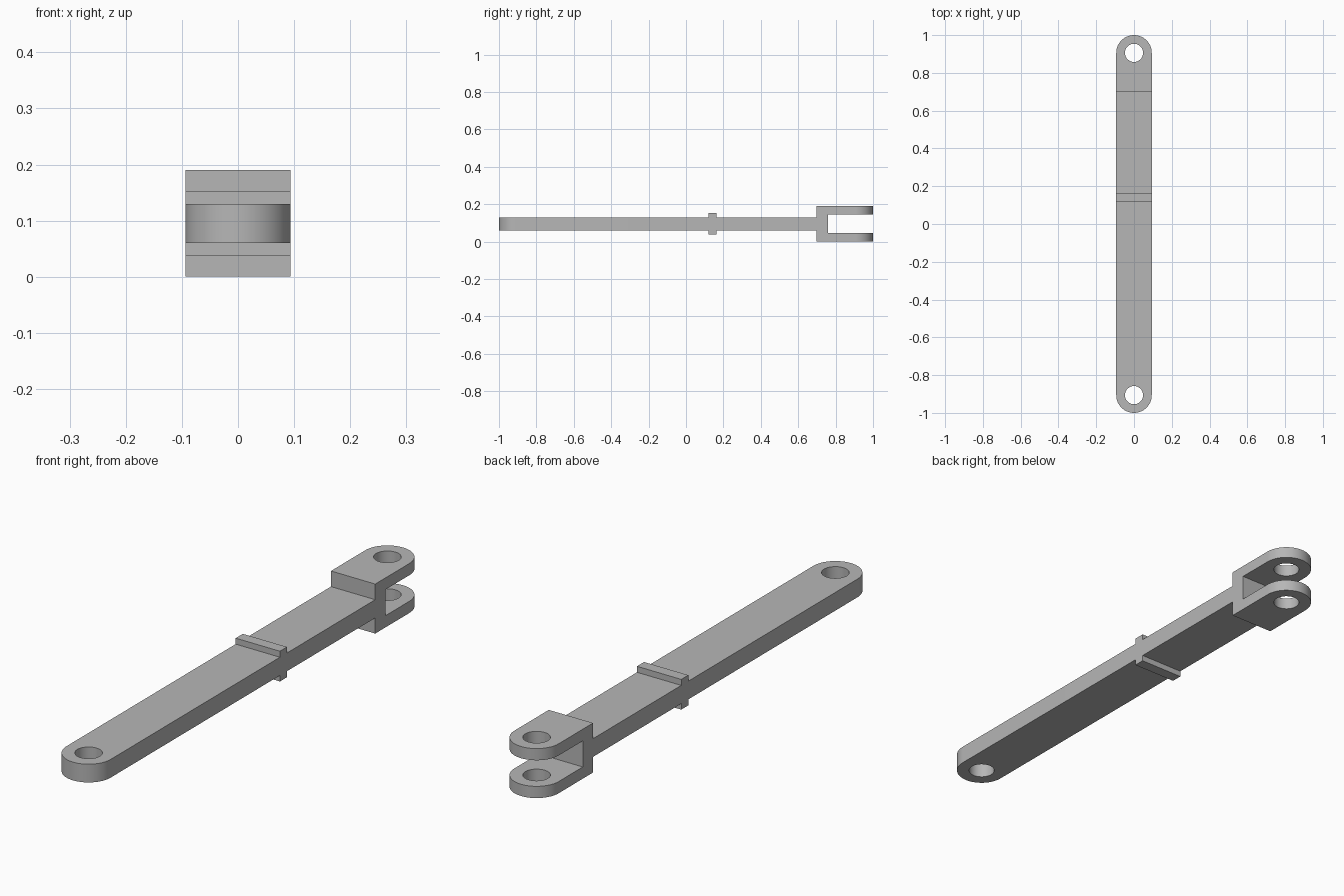
import bpy
import bmesh
import math
from mathutils import Matrix, Vector

HALF_W = 0.094          # half width, also the radius of the rounded ends
MID_Z = 0.095           # height of the symmetry plane
PIN_Y = 1 - HALF_W      # pin hole centres at +/- this
HOLE_R = 0.048
SEGMENTS = 64

old = bpy.data.objects.get("Cube")
if old:
    bpy.data.objects.remove(old, do_unlink=True)

steel = bpy.data.materials.new("grey_metal")
steel.use_nodes = True
GREY = (0.47, 0.47, 0.47, 1)
steel.diffuse_color = GREY
steel.node_tree.nodes["Principled BSDF"].inputs["Base Color"].default_value = GREY


def prism(name, points, direction):
    """Extrude a planar outline along a direction into a closed solid."""
    bm = bmesh.new()
    face = bm.faces.new([bm.verts.new(p) for p in points])
    ext = bmesh.ops.extrude_face_region(bm, geom=[face])
    verts = [g for g in ext["geom"] if isinstance(g, bmesh.types.BMVert)]
    bmesh.ops.translate(bm, verts=verts, vec=Vector(direction))
    bmesh.ops.recalc_face_normals(bm, faces=bm.faces)
    mesh = bpy.data.meshes.new(name)
    bm.to_mesh(mesh)
    bm.free()
    obj = bpy.data.objects.new(name, mesh)
    bpy.context.collection.objects.link(obj)
    mesh.materials.append(steel)
    return obj


def arc(y, radius, start, sweep, steps):
    """Points of a horizontal arc centred on the long axis, below the part."""
    return [(radius * math.cos(start + sweep * i / steps),
             y + radius * math.sin(start + sweep * i / steps), -0.1)
            for i in range(steps + 1)]


# Side profile: upper half as (y, height above middle), mirrored below
upper = [(-1, 0.035), (0.12, 0.035), (0.12, 0.058), (0.163, 0.058),
         (0.163, 0.035), (0.698, 0.035), (0.698, MID_Z), (1, MID_Z),
         (1, 0.05), (0.76, 0.05)]
profile = upper + [(y, -h) for y, h in reversed(upper)]
link = prism("forked_link_arm",
             [(-HALF_W - 0.01, y, MID_Z + h) for y, h in profile],
             (2 * HALF_W + 0.02, 0, 0))

# Plan outline with rounded ends, and the two pin holes
half = SEGMENTS // 2
outline = (arc(PIN_Y, HALF_W, 0, math.pi, half)
           + arc(-PIN_Y, HALF_W, math.pi, math.pi, half))
cutters = [(prism("plan_cutter", outline, (0, 0, 0.4)), 'INTERSECT')]
for name, side in (("front_hole_cutter", -1), ("back_hole_cutter", 1)):
    circle = arc(side * PIN_Y, HOLE_R, 0, math.tau, SEGMENTS)[:-1]
    cutters.append((prism(name, circle, (0, 0, 0.4)), 'DIFFERENCE'))

for cutter, operation in cutters:
    cutter.hide_render = True
    mod = link.modifiers.new(cutter.name, 'BOOLEAN')
    mod.operation = operation
    mod.solver = 'EXACT'
    mod.object = cutter

# Bake the cuts and drop the helpers
bpy.context.view_layer.update()
graph = bpy.context.evaluated_depsgraph_get()
baked = bpy.data.meshes.new_from_object(link.evaluated_get(graph))
link.modifiers.clear()
link.data = baked
baked.name = link.name
for cutter, _ in cutters:
    bpy.data.objects.remove(cutter, do_unlink=True)

# Smooth the round ends and holes, keep the edges crisp
for obj in bpy.context.selected_objects:
    obj.select_set(False)
link.select_set(True)
bpy.context.view_layer.objects.active = link
bpy.ops.object.shade_smooth_by_angle(angle=math.radians(30))
